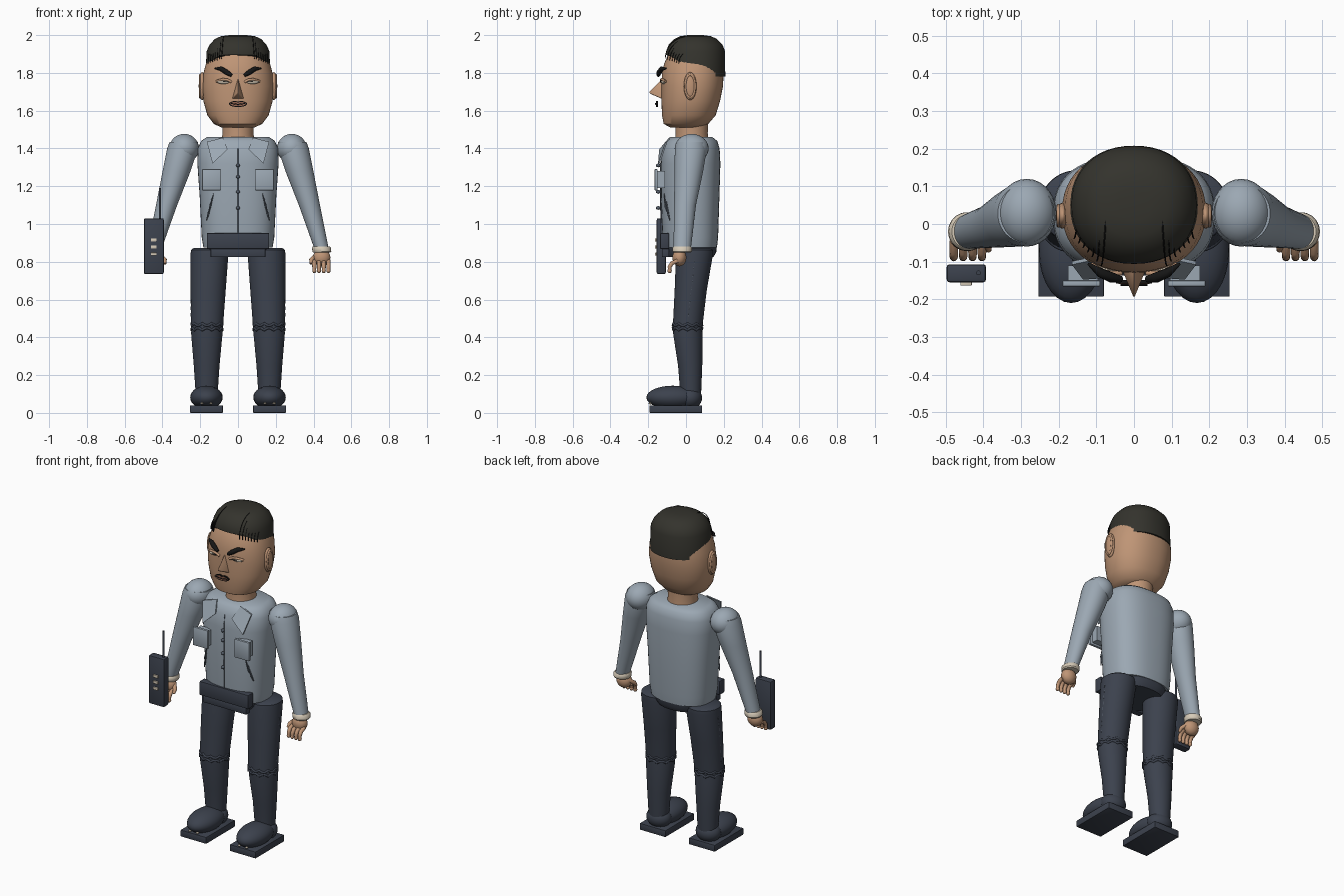
import bpy, bmesh, math
from mathutils import Vector

if "Cube" in bpy.data.objects:
    bpy.data.objects.remove(bpy.data.objects["Cube"])


def material(name, r, g, b):
    m = bpy.data.materials.new(name)
    m.diffuse_color = (r, g, b, 1)
    m.use_nodes = True
    m.node_tree.nodes["Principled BSDF"].inputs["Base Color"].default_value = m.diffuse_color
    return m


SKIN = material("skin", .52, .30, .18)
SHIRT = material("shirt_grey_blue", .33, .39, .45)
NAVY = material("trouser_navy", .045, .054, .075)
HAIR = material("hair_dark", .034, .033, .026)
BLACK = material("black", .008, .008, .008)
CREAM = material("cream", .68, .60, .48)
LIP = material("lip", .30, .13, .08)
SEAM = material("seam_grey", .09, .11, .14)


def finish(name, bm, mat, angle=40):
    bmesh.ops.recalc_face_normals(bm, faces=bm.faces[:])
    me = bpy.data.meshes.new(name)
    bm.to_mesh(me)
    bm.free()
    me.materials.append(mat)
    ob = bpy.data.objects.new(name, me)
    bpy.context.collection.objects.link(ob)
    smooth(ob, angle)
    return ob


def smooth(ob, angle=40):
    bpy.ops.object.select_all(action='DESELECT')
    ob.select_set(True)
    bpy.context.view_layer.objects.active = ob
    bpy.ops.object.shade_smooth_by_angle(angle=math.radians(angle))


def loft(name, rings, mat, e=2.0, n=40, rule=None):
    """Stack of superellipse rings (z, cx, cy, rx, ry); rule bends the first ring."""
    bm = bmesh.new()
    loops = []
    for k, (z, cx, cy, rx, ry) in enumerate(rings):
        loop = []
        for i in range(n):
            c, s = math.cos(math.tau * i / n), math.sin(math.tau * i / n)
            x = cx + rx * math.copysign(abs(c) ** (2 / e), c)
            y = cy + ry * math.copysign(abs(s) ** (2 / e), s)
            loop.append(bm.verts.new((x, y, rule(y) if rule and k == 0 else z)))
        loops.append(loop)
    for a, b in zip(loops, loops[1:]):
        for i in range(n):
            bm.faces.new((a[i], a[(i + 1) % n], b[(i + 1) % n], b[i]))
    bm.faces.new(loops[0])
    bm.faces.new(loops[-1])
    return finish(name, bm, mat)


def ball(name, loc, radii, mat, n=28):
    bm = bmesh.new()
    bmesh.ops.create_uvsphere(bm, u_segments=n, v_segments=n // 2, radius=1)
    for v in bm.verts:
        v.co = Vector(v.co[i] * radii[i] + loc[i] for i in range(3))
    return finish(name, bm, mat, 60)


def box(name, lo, hi, mat, bevel=0):
    bm = bmesh.new()
    bmesh.ops.create_cube(bm, size=1)
    for v in bm.verts:
        v.co = Vector((v.co[i] + .5) * (hi[i] - lo[i]) + lo[i] for i in range(3))
    if bevel:
        bmesh.ops.bevel(bm, geom=bm.edges[:], offset=bevel, segments=2, affect='EDGES', profile=.5)
    return finish(name, bm, mat)


def slab(name, pts, depth, mat):
    """Flat outline given in 3D, thickened towards the back."""
    bm = bmesh.new()
    face = bm.faces.new([bm.verts.new(p) for p in pts])
    new = bmesh.ops.extrude_face_region(bm, geom=[face], use_keep_orig=True)["geom"]
    bmesh.ops.translate(bm, vec=(0, depth, 0), verts=[v for v in new if isinstance(v, bmesh.types.BMVert)])
    return finish(name, bm, mat)


def tube(name, pts, r, mat, radii=None, closed=False, res=3):
    cu = bpy.data.curves.new(name, 'CURVE')
    cu.dimensions = '3D'
    cu.bevel_depth, cu.bevel_resolution, cu.use_fill_caps = r, res, True
    sp = cu.splines.new('POLY')
    sp.points.add(len(pts) - 1)
    for i, p in enumerate(pts):
        sp.points[i].co = (*p, 1)
        sp.points[i].radius = radii[i] if radii else 1
    sp.use_cyclic_u = closed
    cu.materials.append(mat)
    ob = bpy.data.objects.new(name, cu)
    bpy.context.collection.objects.link(ob)
    bpy.ops.object.select_all(action='DESELECT')
    ob.select_set(True)
    bpy.context.view_layer.objects.active = ob
    bpy.ops.object.convert(target='MESH')
    smooth(bpy.context.object, 50)


# Head, neck and hair cap with a hairline that drops towards the back
loft("head", [(1.512, 0, 0, .09, .085), (1.53, 0, 0, .128, .118), (1.575, 0, .015, .162, .142),
              (1.65, 0, .025, .183, .155), (1.73, 0, .033, .191, .163), (1.80, 0, .036, .183, .163),
              (1.85, 0, .04, .169, .155), (1.89, 0, .045, .155, .143), (1.95, 0, .05, .12, .11)], SKIN, 2.2, 48)
loft("neck", [(1.43, 0, .03, .088, .09), (1.48, 0, .03, .082, .085), (1.55, 0, .03, .085, .088)], SKIN)
loft("hair", [(1.78, 0, .051, .172, .157), (1.915, 0, .051, .166, .156), (1.95, 0, .051, .15, .142),
              (1.98, 0, .051, .122, .112), (1.994, 0, .05, .09, .082), (2.0, 0, .05, .045, .04)], HAIR, 2.15, 48,
     rule=lambda y: 1.78 + .115 * min(1, max(0, (.075 - y) / .165)))

# Nose
bm = bmesh.new()
tip, top, nl, nr = [bm.verts.new(p) for p in
                    ((0, -.202, 1.695), (0, -.115, 1.785), (-.038, -.11, 1.655), (.038, -.11, 1.655))]
for f in ((tip, top, nl), (tip, nr, top), (tip, nl, nr), (top, nr, nl)):
    bm.faces.new(f)
bmesh.ops.bevel(bm, geom=bm.edges[:], offset=.006, segments=2, affect='EDGES', profile=.5)
finish("nose", bm, SKIN, 60)

# Mouth
for nm, w, h, y, mt in (("mouth_outline", .048, .017, -.158, BLACK), ("lips", .041, .012, -.16, LIP)):
    slab(nm, [(w * math.cos(a), y, 1.636 + h * math.sin(a) - (.006 if math.sin(a) > 0 and abs(math.cos(a)) < .2 else 0))
              for a in [math.tau * i / 20 for i in range(20)]], .009, mt)
tube("mouth_line", [(-.036, -.162, 1.638), (0, -.162, 1.633), (.036, -.162, 1.638)], .0025, BLACK)

# Torso, hips and belt plate
loft("shirt_body", [(.875, 0, .022, .183, .142), (.93, 0, .022, .192, .148), (1.15, 0, .022, .203, .155),
                    (1.32, 0, .024, .215, .158), (1.40, 0, .026, .213, .152), (1.44, 0, .03, .195, .135),
                    (1.46, 0, .03, .165, .11)], SHIRT, 2.5, 48)
loft("hips", [(.825, 0, .02, .14, .125), (.85, 0, .02, .158, .14), (.885, 0, .02, .165, .143)], NAVY, 2.4)
box("belt_plate", (-.165, -.137, .868), (.165, -.09, .952), NAVY, .004)
box("fly_panel", (-.145, -.128, .825), (.145, -.09, .87), NAVY, .003)
for i, z in enumerate((1.31, 1.25, 1.17, 1.085)):
    ball(f"shirt_button_{i}", (0, -.147, z), (.01, .012, .01), SEAM, 12)
tube("shirt_placket", [(0, -.134, .95), (0, -.135, 1.15), (0, -.136, 1.34), (0, -.128, 1.4)], .0018, SEAM)

for s, side in ((1, "left"), (-1, "right")):
    # Face details
    ball(f"ear_{side}", (s * .19, .022, 1.73), (.018, .034, .074), SKIN)
    tube(f"ear_rim_{side}", [(s * .2, .022 + .026 * math.cos(a), 1.73 + .06 * math.sin(a))
                             for a in [math.tau * i / 20 for i in range(20)]], .006, SKIN, closed=True)
    tube(f"eyebrow_{side}", [(s * .034, -.147, 1.786), (s * .06, -.142, 1.803), (s * .09, -.129, 1.822),
                             (s * .122, -.105, 1.824)], .014, BLACK, (.6, 1, .9, .25))
    ball(f"eye_{side}", (s * .075, -.118, 1.752), (.036, .014, .011), CREAM, 16)
    tube(f"upper_lid_{side}", [(s * .034, -.13, 1.751), (s * .055, -.132, 1.763), (s * .08, -.128, 1.766),
                               (s * .115, -.108, 1.755)], .007, SKIN)
    tube(f"eye_slit_{side}", [(s * .04, -.132, 1.752), (s * .075, -.133, 1.754), (s * .108, -.115, 1.75)], .002, BLACK)
    # Loose hair strands arching forward
    for k in range(7):
        x, y0 = .075 + .012 * k, .01 + .006 * k
        path = []
        for j in range(9):
            a = math.pi * .5 * j / 8
            path.append((s * (x + .012 * j / 8), y0 - (.12 - .006 * k) * math.sin(a),
                         1.875 - .004 * k + (.118 - .007 * k) * math.cos(a)))
        tube(f"hair_strand_{side}_{k}", path, .002, BLACK, res=1)

    # Collar flap, chest pocket and shirt creases
    slab(f"collar_{side}", [(s * .055, -.142, 1.395), (s * .135, -.148, 1.32), (s * .165, -.108, 1.435),
                            (s * .08, -.09, 1.457)], .009, SHIRT)
    box(f"pocket_{side}", (s * .14 - .05, -.166, 1.178), (s * .14 + .05, -.15, 1.29), SHIRT, .003)
    box(f"pocket_back_{side}", (s * .135 - .04, -.152, 1.19), (s * .135 + .04, -.11, 1.28), SHIRT)
    for k in range(2):
        tube(f"crease_{side}_{k}", [(s * (.13 + .01 * k), -.116 + .012 * k, 1.16 - .04 * k),
                                    (s * (.148 + .01 * k), -.108 + .014 * k, 1.09 - .04 * k),
                                    (s * (.155 + .012 * k), -.098 + .012 * k, 1.06 - .04 * k)], .005, SEAM, (.4, 1, .4))

    # Arm, cuff and hand
    ball(f"shoulder_{side}", (s * .285, .03, 1.40), (.079, .09, .077), SHIRT)
    loft(f"sleeve_{side}", [(.87, s * .442, -.02, .038, .046), (1.1, s * .378, -.005, .056, .058),
                            (1.28, s * .325, .015, .074, .076), (1.40, s * .293, .026, .082, .085),
                            (1.435, s * .287, .028, .075, .078)], SHIRT)
    loft(f"cuff_{side}", [(.848, s * .444, -.02, .045, .045), (.855, s * .444, -.02, .05, .051),
                          (.874, s * .442, -.02, .05, .051), (.882, s * .44, -.02, .044, .045)], CREAM)
    ball(f"palm_{side}", (s * .443, -.035, .822), (.046, .037, .046), SKIN)
    for k in range(4):
        x = s * (.404 + .025 * k)
        tube(f"finger_{side}_{k}", [(x, -.045, .805), (x, -.075, .792), (x, -.087, .772), (x, -.086, .75)],
             .0115, SKIN, (1, 1, .95, .8))
        ball(f"fingertip_{side}_{k}", (x, -.087, .752), (.011, .012, .012), SKIN, 12)
    tube(f"thumb_{side}", [(s * .41, -.03, .83), (s * .388, -.055, .81), (s * .386, -.07, .79)], .012, SKIN, (1, 1, .6))

    # Trouser leg in two segments with a scalloped knee fold
    loft(f"thigh_{side}", [(.45, s * .164, .008, .084, .078), (.65, s * .158, .025, .093, .085),
                           (.84, s * .151, .045, .1, .098), (.862, s * .151, .046, .098, .096),
                           (.872, s * .151, .046, .085, .082)], NAVY)
    loft(f"shin_{side}", [(.1, s * .166, .025, .058, .055), (.25, s * .166, .022, .068, .064),
                          (.42, s * .165, .01, .083, .078), (.48, s * .164, .008, .08, .074)], NAVY)
    for k, (z, sg) in enumerate(((.438, 1), (.474, -1))):
        tube(f"knee_fold_{side}_{k}", [(s * .164 + .081 * math.cos(a), .008 + .077 * math.sin(a),
                                        z + sg * .012 * abs(math.sin(5 * a)))
                                       for a in [math.tau * i / 60 for i in range(60)]], .007, NAVY, closed=True)
    for k in range(9):
        z = .51 + .035 * k
        x = s * (.2485 + .002 * k / 9)
        tube(f"side_stitch_{side}_{k}", [(x, .012 + .004 * k, z), (x, .014 + .004 * k, z + .018)], .002, SEAM, res=1)

    # Shoe, sole and lace knots
    box(f"sole_{side}", (s * .167 - .087, -.193, 0), (s * .167 + .087, .085, .04), NAVY, .003)
    ball(f"shoe_{side}", (s * .167, -.07, .082), (.086, .14, .062), NAVY)
    ball(f"heel_{side}", (s * .167, .02, .08), (.075, .065, .06), NAVY)
    for k in (-1, 1):
        ball(f"lace_{side}_{k}", (s * .167 + .025 * k, -.19, .05), (.009, .009, .005), CREAM, 10)

# Handheld radio
box("radio_body", (-.498, -.155, .735), (-.393, -.107, 1.03), NAVY, .008)
tube("radio_antenna", [(-.413, -.13, 1.02), (-.413, -.13, 1.19)], .0065, NAVY)
for k, z in enumerate((.915, .878, .84)):
    box(f"radio_key_{k}", (-.461, -.164, z - .008), (-.431, -.15, z + .008), CREAM, .002)
